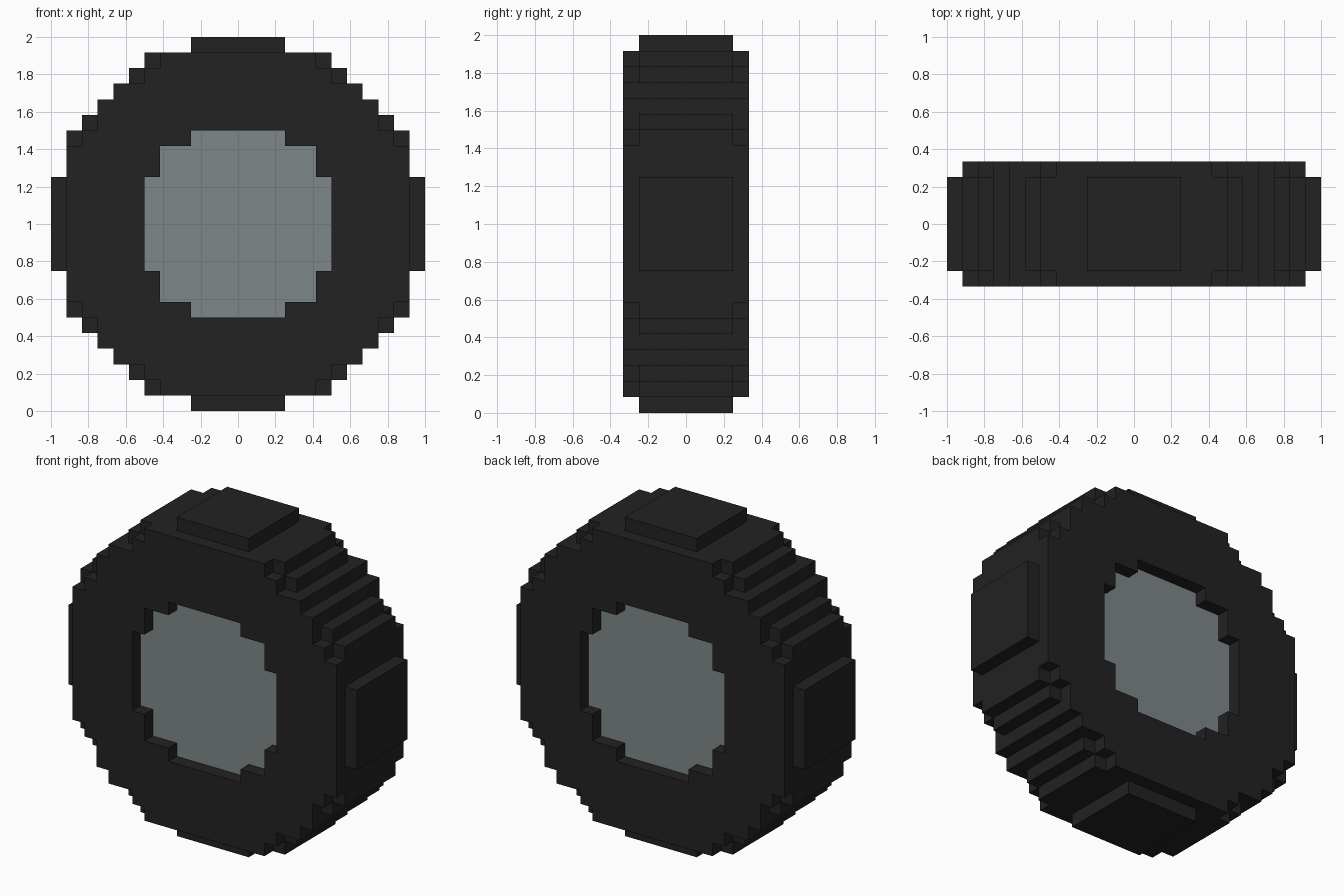
import bpy, bmesh
from mathutils import Matrix

old = bpy.data.objects.get("Cube")
if old:
    bpy.data.objects.remove(old, do_unlink=True)

U = 1 / 12  # edge length of one block


def material(name, color):
    m = bpy.data.materials.new(name)
    m.use_nodes = True
    m.diffuse_color = color
    m.node_tree.nodes["Principled BSDF"].inputs["Base Color"].default_value = color
    return m


rubber = material("black rubber", (0.016, 0.016, 0.016, 1))
metal = material("grey metal", (0.212, 0.242, 0.250, 1))

# Stepped quarter outlines: outer corners in blocks, from the top to the side
TREAD = [(3, 12), (6, 11), (7, 10), (8, 9), (9, 8), (10, 7), (11, 6), (12, 3)]
SIDEWALL = [(5, 11), (6, 10), (8, 9), (9, 8), (10, 6), (11, 5)]
HUB = [(3, 6), (5, 5), (6, 3)]


def outline(corners):
    """Add the inner corners of the stairs and mirror the quarter all round."""
    quarter = []
    for i, (x, z) in enumerate(corners):
        quarter.append((x, z))
        if i + 1 < len(corners):
            quarter.append((x, corners[i + 1][1]))
    half = quarter + [(x, -z) for x, z in reversed(quarter)]
    return half + [(-x, z) for x, z in reversed(half)]


def slab(name, outlines, y0, y1, mat):
    """Extrude outlines (the second one is a hole) between two depths."""
    curve = bpy.data.curves.new(name, 'CURVE')
    curve.dimensions = '2D'
    curve.fill_mode = 'BOTH'
    curve.extrude = (y1 - y0) / 2 * U
    for points in outlines:
        spline = curve.splines.new('POLY')
        spline.points.add(len(points) - 1)
        for p, (x, z) in zip(spline.points, points):
            p.co = (x * U, z * U, 0, 1)
        spline.use_cyclic_u = True
        spline.use_smooth = False
    temp = bpy.data.objects.new(name + " profile", curve)
    bpy.context.collection.objects.link(temp)
    bpy.context.view_layer.update()
    mesh = bpy.data.meshes.new_from_object(
        temp.evaluated_get(bpy.context.evaluated_depsgraph_get()))
    bpy.data.objects.remove(temp, do_unlink=True)

    # Stand the slab upright and weld its caps to its walls
    bm = bmesh.new()
    bm.from_mesh(mesh)
    bmesh.ops.remove_doubles(bm, verts=bm.verts, dist=1e-4)
    bmesh.ops.transform(bm, verts=bm.verts, matrix=Matrix.Translation(
        (0, (y0 + y1) / 2 * U, 1)) @ Matrix.Rotation(1.5707963, 4, 'X'))
    bmesh.ops.recalc_face_normals(bm, faces=bm.faces)
    for f in bm.faces:
        f.smooth = False
        f.material_index = 0
    bm.to_mesh(mesh)
    bm.free()
    mesh.materials.clear()
    mesh.materials.append(mat)
    mesh.name = name
    obj = bpy.data.objects.new(name, mesh)
    bpy.context.collection.objects.link(obj)
    return obj


tread, sidewall, hub = outline(TREAD), outline(SIDEWALL), outline(HUB)

# Tyre body, raised sidewalls on both sides, and the recessed hub
slab("tyre_tread", [tread, hub], -3, 3, rubber)
slab("front_sidewall", [sidewall, hub], -4, -3, rubber)
slab("back_sidewall", [sidewall, hub], 3, 4, rubber)
slab("wheel_hub", [hub], -3, 3, metal)
